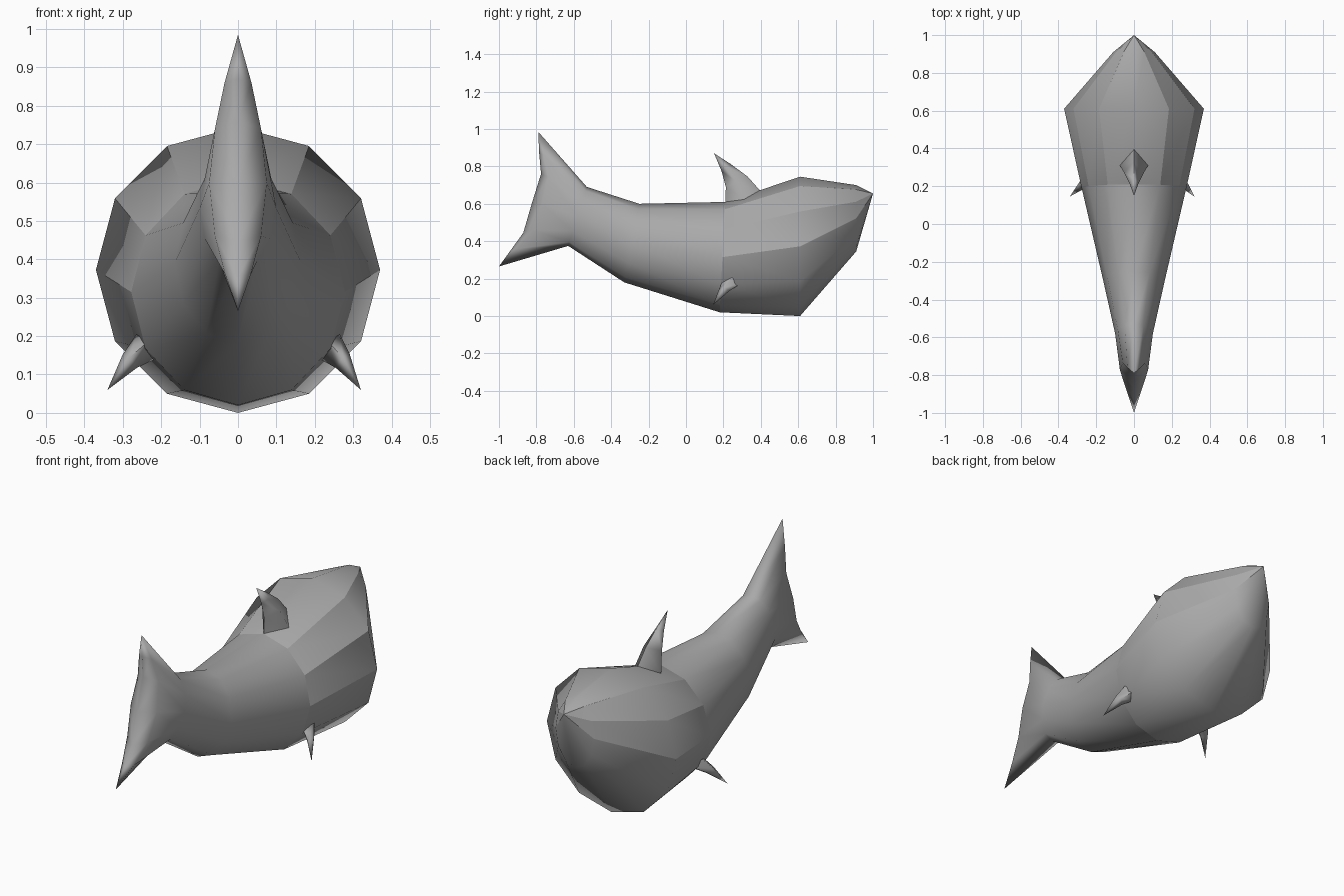
import bpy, bmesh, math

if "Cube" in bpy.data.objects:
    bpy.data.objects.remove(bpy.data.objects["Cube"])

grey = bpy.data.materials.new("plain_grey")
grey.diffuse_color = (0.4, 0.4, 0.4, 1)
grey.use_nodes = True
grey.node_tree.nodes["Principled BSDF"].inputs["Base Color"].default_value = grey.diffuse_color
N = 12


def make_object(name, bm):
    bmesh.ops.recalc_face_normals(bm, faces=bm.faces)
    for f in bm.faces:
        f.smooth = True
    mesh = bpy.data.meshes.new(name)
    bm.to_mesh(mesh)
    bm.free()
    mesh.materials.append(grey)
    obj = bpy.data.objects.new(name, mesh)
    bpy.context.collection.objects.link(obj)
    return obj


def bridge(bm, a, b):
    n = len(a)
    for i in range(n):
        j = (i + 1) % n
        loop = list(dict.fromkeys((a[i], a[j], b[j], b[i])))
        if len(loop) > 2 and bm.faces.get(loop) is None:
            bm.faces.new(loop)


def mark_sharp(bm, a, b):
    edge = bm.edges.get((a, b))
    if edge:
        edge.smooth = False


# Body: tilted twelve-sided rings, (half width, top y, top z, bottom y, bottom z)
bm = bmesh.new()
rings = []
for w, ty, tz, by, bz in [
    (0.11, 0.91, 0.70, 0.91, 0.345),
    (0.37, 0.61, 0.745, 0.61, 0.0),
    (0.278, 0.21, 0.61, 0.18, 0.02),
    (0.165, -0.25, 0.60, -0.33, 0.18),
    (0.10, -0.53, 0.69, -0.63, 0.375),
]:
    ring = []
    for i in range(N):
        a = 2 * math.pi * i / N
        t = (1 + math.sin(a)) / 2
        ring.append(bm.verts.new((w * math.cos(a), by + (ty - by) * t, bz + (tz - bz) * t)))
    rings.append(ring)

# Tail fan: half width, y, z from the top tip down to the bottom tip
fan = [(0, -0.79, 0.985), (0.035, -0.76, 0.86), (0.06, -0.735, 0.74), (0.075, -0.77, 0.60),
       (0.06, -0.82, 0.46), (0.033, -0.90, 0.36), (0, -1.0, 0.265)]
right = [bm.verts.new(p) for p in fan]
left = [right[0]] + [bm.verts.new((-x, y, z)) for x, y, z in fan[1:-1]] + [right[-1]]
tail_ring = [right[3 - i] for i in range(4)] + [left[i] for i in range(1, 7)] + [right[5], right[4]]
rings.append(tail_ring)
for a, b in zip(rings, rings[1:]):
    bridge(bm, a, b)

# Trailing edge of the tail along the centre line
edge = [right[0]] + [bm.verts.new((0, y, z)) for y, z in
                     [(-0.785, 0.87), (-0.775, 0.76), (-0.825, 0.60), (-0.87, 0.445), (-0.935, 0.355)]]
edge.append(right[-1])
for side in (left, right):
    for i in range(6):
        loop = list(dict.fromkeys((side[i], side[i + 1], edge[i + 1], edge[i])))
        bm.faces.new(loop)

# Pointed nose
nose = bm.verts.new((0, 1.0, 0.655))
for i in range(N):
    bm.faces.new((rings[0][i], rings[0][(i + 1) % N], nose))

# Crisp creases on the upper head and behind it
for i in (0, 1, 2, 4, 5, 6):
    chain = [nose] + [r[i] for r in rings[:3]]
    for a, b in zip(chain, chain[1:]):
        mark_sharp(bm, a, b)
for i in range(N):
    mark_sharp(bm, rings[2][i], rings[2][(i + 1) % N])
make_object("body", bm)


# Fins: diamond cross-sections drawn together to a swept tip
def fin(name, sections, tip):
    bm = bmesh.new()
    loops = [[bm.verts.new(p) for p in s] for s in sections]
    for a, b in zip(loops, loops[1:]):
        bridge(bm, a, b)
    bm.faces.new(loops[0])
    top = bm.verts.new(tip)
    for i in range(4):
        bm.faces.new((loops[-1][i], loops[-1][(i + 1) % 4], top))
    for loop in loops:
        for i in range(4):
            mark_sharp(bm, loops[0][i], loops[0][(i + 1) % 4])
    for a, b in zip(loops, loops[1:]):
        for k in (0, 2):
            mark_sharp(bm, a[k], b[k])
    make_object(name, bm)


# Back fin: front y, z, rear y, z, half width
sections = []
for fy, fz, ry, rz, w in [(0.41, 0.655, 0.21, 0.59, 0.075),
                          (0.33, 0.745, 0.213, 0.69, 0.052),
                          (0.24, 0.812, 0.19, 0.775, 0.024)]:
    my, mz = (fy + ry) / 2, (fz + rz) / 2
    sections.append([(0, fy, fz), (w, my, mz), (0, ry, rz), (-w, my, mz)])
fin("back_fin", sections, (0, 0.15, 0.87))

# Side fins, the left one reaching slightly further out
for name, s, dx in (("right_side_fin", 1, 0.0), ("left_side_fin", -1, 0.02)):
    sections = []
    for x, y, z, half_len, thick in [(0.235, 0.245, 0.175, 0.05, 0.03),
                                     (0.273, 0.205, 0.135, 0.028, 0.018)]:
        x += dx * (x - 0.235) / 0.085
        sections.append([(s * x, y + half_len, z),
                         (s * (x + thick), y, z + thick),
                         (s * x, y - half_len, z + 0.01),
                         (s * (x - thick), y, z - thick)])
    fin(name, sections, (s * (0.32 + dx), 0.145, 0.06))
